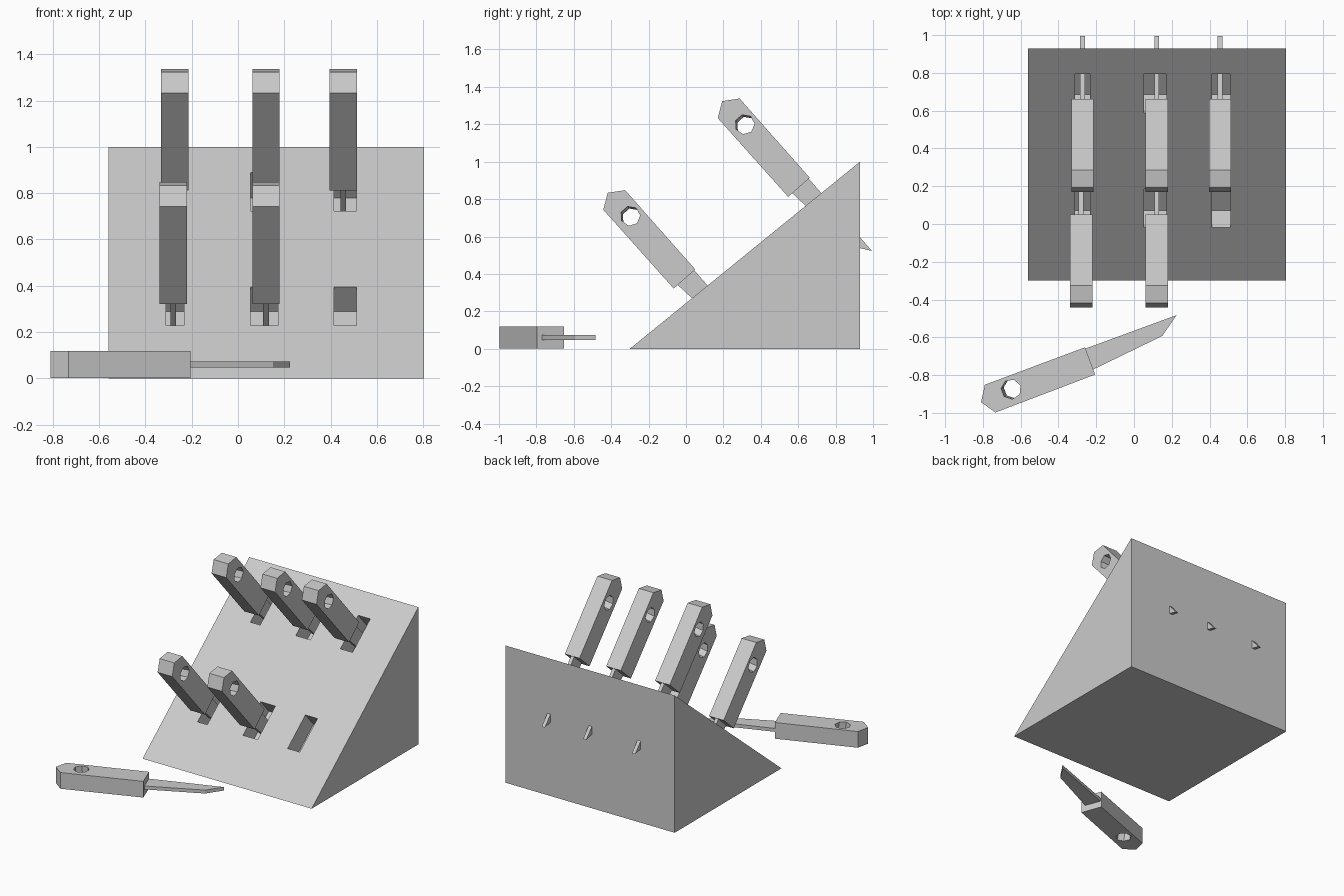
import bpy, bmesh, math
from mathutils import Matrix, Vector

if "Cube" in bpy.data.objects:
    bpy.data.objects.remove(bpy.data.objects["Cube"])


def prism(name, near, far):
    """Closed solid between two matching loops of 3D points."""
    bm = bmesh.new()
    a = [bm.verts.new(p) for p in near]
    b = [bm.verts.new(p) for p in far]
    n = len(a)
    bm.faces.new(a)
    bm.faces.new(b[::-1])
    for i in range(n):
        bm.faces.new((a[i], b[i], b[(i + 1) % n], a[(i + 1) % n]))
    bmesh.ops.recalc_face_normals(bm, faces=bm.faces)
    me = bpy.data.meshes.new(name)
    bm.to_mesh(me)
    bm.free()
    ob = bpy.data.objects.new(name, me)
    bpy.context.collection.objects.link(ob)
    return ob


def slab(name, outline, thick):
    return prism(name, [(u, v, thick / 2) for u, v in outline],
                 [(u, v, -thick / 2) for u, v in outline])


def x_prism(name, outline, x0, x1):
    return prism(name, [(x0, y, z) for y, z in outline],
                 [(x1, y, z) for y, z in outline])


def cut(ob, cutters):
    """Subtract the cutters, bake the result and drop the cutters."""
    for c in cutters:
        m = ob.modifiers.new("cut", 'BOOLEAN')
        m.operation, m.solver, m.object = 'DIFFERENCE', 'EXACT', c
    dg = bpy.context.evaluated_depsgraph_get()
    me = bpy.data.meshes.new_from_object(ob.evaluated_get(dg))
    ob.modifiers.clear()
    ob.data = me
    for c in cutters:
        bpy.data.objects.remove(c)


# direction of the inserted blades in the side (y, z) plane
A = math.radians(48.5)
C, S = math.cos(A), math.sin(A)
ROW = Vector((0.612, 0.49))          # step from lower row to upper row

# wedge block with angled pockets
block = x_prism("knife_block", [(-0.30, 0), (0.93, 0), (0.93, 1)], -0.56, 0.804)
d = Vector((C, -S))
lo, hi = Vector((-0.02, 0.228)), Vector((0.185, 0.394))
pockets = []
for row in range(2):
    for x0, x1 in ((-0.312, -0.233), (0.054, 0.172), (0.414, 0.512)):
        pts = [p + ROW * row + d * t for p, t in
               ((lo, -0.1), (lo, 0.14), (hi, 0.14), (hi, -0.1))]
        pockets.append(x_prism("pocket_cutter", pts, x0, x1))
cut(block, pockets)

# loose knife: handle with slightly slanted hanging hole, and tapered blade
handle = slab("loose_handle", [(0, 0.077), (-0.566, 0.077), (-0.617, -0.002),
                               (-0.565, -0.08), (0, -0.077)], 0.118)


def ring(shift, w):
    return [(-0.443 + shift + 0.053 * math.cos(k * math.tau / 7),
             0.006 + 0.053 * math.sin(k * math.tau / 7), w) for k in range(7)]


cut(handle, [prism("hole_cutter", ring(-0.004, 0.08), ring(0.016, -0.08))])
blade = slab("loose_blade", [(-0.03, 0.07), (0.513, 0.067), (0.405, -0.01),
                             (0, -0.048), (-0.03, -0.05)], 0.025)
lying = Matrix.Translation((-0.2325, -0.725, 0.06)) @ Matrix.Rotation(math.radians(20.5), 4, 'Z')
handle.matrix_world = lying
blade.matrix_world = lying

# knives standing in the block
tilt = Matrix(((0, 0, 1), (C, S, 0), (-S, C, 0))).to_4x4()
base = Vector((-0.008, 0.373))
for i, (x, row) in enumerate(((-0.28, 0), (0.121, 0),
                              (-0.273, 1), (0.121, 1), (0.455, 1))):
    y, z = base + ROW * row
    for part, src in (("handle", handle), ("blade", blade)):
        ob = bpy.data.objects.new(f"knife_{part}_{i + 1}", src.data)
        bpy.context.collection.objects.link(ob)
        ob.matrix_world = Matrix.Translation((x, y, z)) @ tilt
